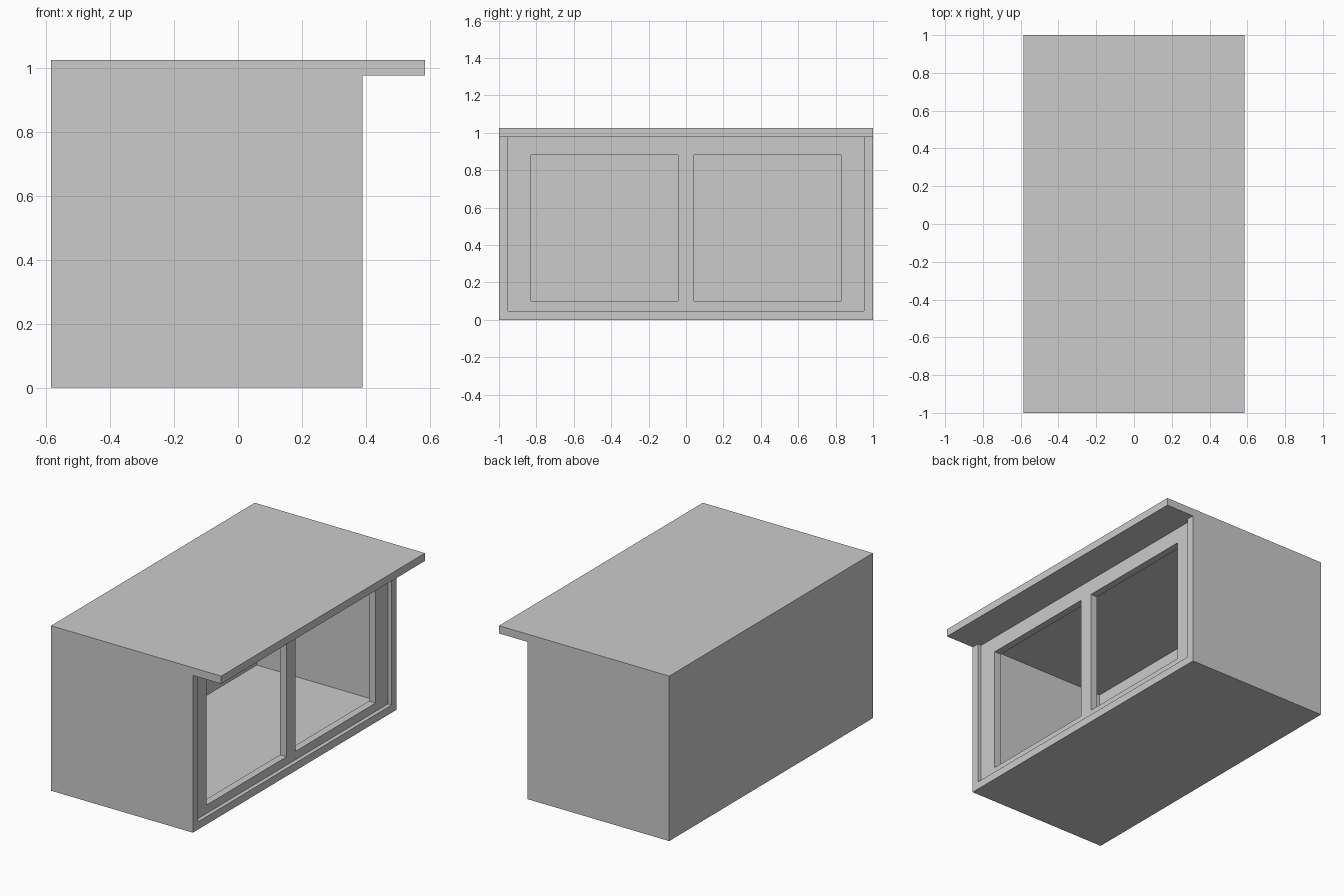
import bpy, bmesh

if "Cube" in bpy.data.objects:
    bpy.data.objects.remove(bpy.data.objects["Cube"])

T = 0.048                      # panel thickness
BACK, FRONT, EAVE = -0.585, 0.39, 0.585
TOP = 1.025
CEIL = TOP - T
FX0, FX1 = 0.319, 0.365        # window frame depth range


def prism(name, outline, z0, z1):
    """Extrude an XY outline from z0 up to z1."""
    bm = bmesh.new()
    face = bm.faces.new([bm.verts.new((x, y, z0)) for x, y in outline])
    ext = bmesh.ops.extrude_face_region(bm, geom=[face])
    verts = [g for g in ext["geom"] if isinstance(g, bmesh.types.BMVert)]
    bmesh.ops.translate(bm, verts=verts, vec=(0, 0, z1 - z0))
    bmesh.ops.recalc_face_normals(bm, faces=bm.faces)
    mesh = bpy.data.meshes.new(name)
    bm.to_mesh(mesh)
    bm.free()
    obj = bpy.data.objects.new(name, mesh)
    bpy.context.collection.objects.link(obj)
    return obj


def box(name, x0, x1, y0, y1, z0, z1):
    return prism(name, [(x0, y0), (x1, y0), (x1, y1), (x0, y1)], z0, z1)


# U-shaped back and side walls
wy = 1 - T
prism("walls", [(BACK, -1), (FRONT, -1), (FRONT, -wy), (BACK + T, -wy),
                (BACK + T, wy), (FRONT, wy), (FRONT, 1), (BACK, 1)], 0, CEIL)

# Floor between the walls, roof overhanging the front
box("floor", BACK + T, FRONT, -wy, wy, 0, T)
box("roof", BACK, EAVE, -1, 1, CEIL, TOP)

# Recessed window frame: rails, side stiles, centre mullion
SILL, HEAD, JAMB, MULL = 0.10, 0.88, 0.83, 0.044
box("bottom_rail", FX0, FX1, -wy, wy, T, SILL)
box("top_rail", FX0, FX1, -wy, wy, HEAD, CEIL)
for name, y0, y1 in (("left_stile", -wy, -JAMB),
                     ("centre_mullion", -MULL, MULL),
                     ("right_stile", JAMB, wy)):
    box(name, FX0, FX1, y0, y1, SILL, HEAD)
